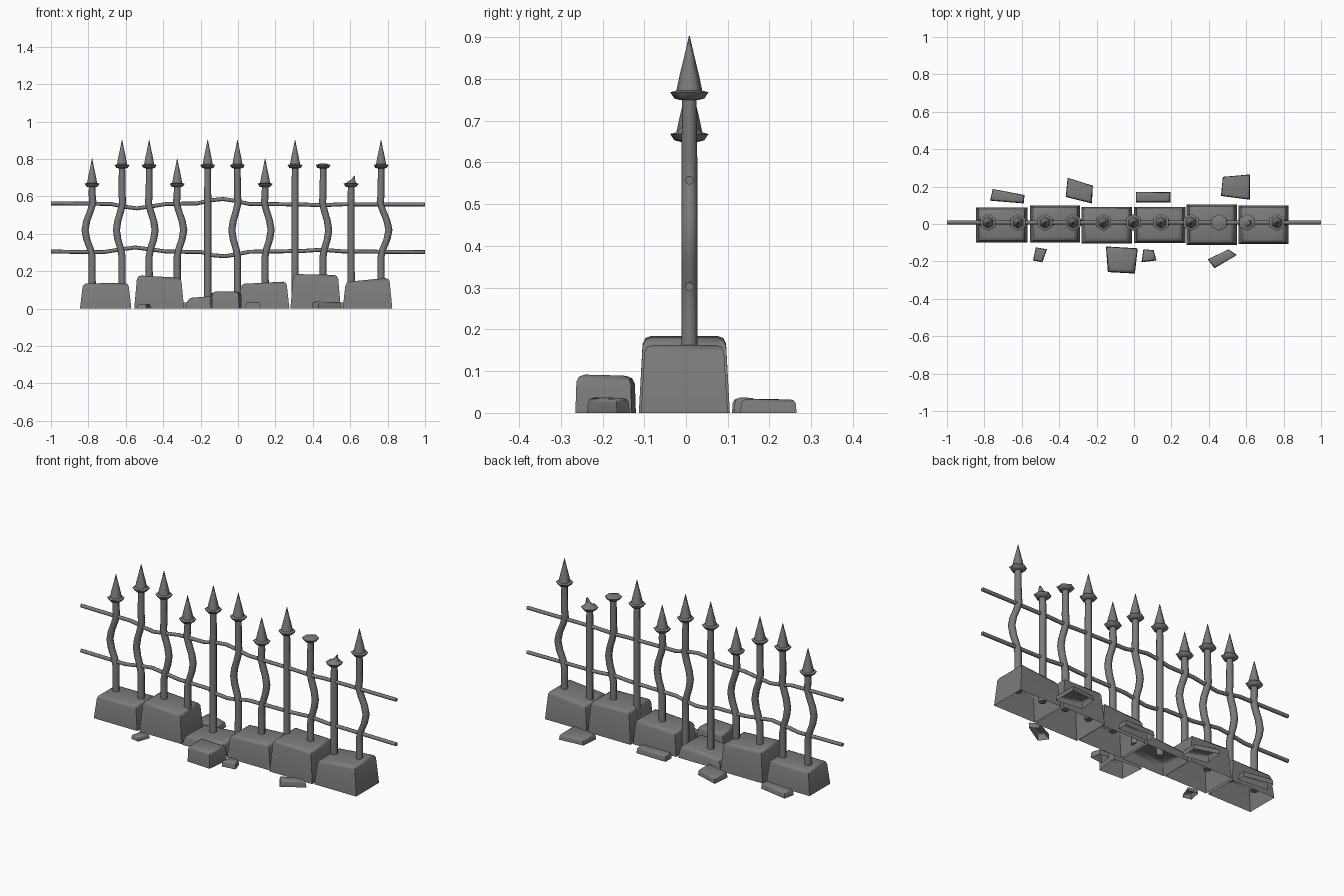
import bpy, bmesh, math
from mathutils import Vector

if "Cube" in bpy.data.objects:
    bpy.data.objects.remove(bpy.data.objects["Cube"])

Y0 = 0.008      # fence line

grey = bpy.data.materials.new("dark_grey")
grey.diffuse_color = (0.2, 0.2, 0.2, 1)
grey.use_nodes = True
grey.node_tree.nodes["Principled BSDF"].inputs["Base Color"].default_value = grey.diffuse_color


def finish(bm, name, smooth=35):
    bmesh.ops.recalc_face_normals(bm, faces=bm.faces)
    me = bpy.data.meshes.new(name)
    bm.to_mesh(me)
    bm.free()
    me.materials.append(grey)
    ob = bpy.data.objects.new(name, me)
    bpy.context.collection.objects.link(ob)
    bpy.ops.object.select_all(action='DESELECT')
    ob.select_set(True)
    bpy.context.view_layer.objects.active = ob
    bpy.ops.object.shade_smooth_by_angle(angle=math.radians(smooth))
    return ob


def loft(bm, rings):
    """Join closed rings of points into a capped skin."""
    loops = [[bm.verts.new(p) for p in r] for r in rings]
    n = len(loops[0])
    for a, b in zip(loops, loops[1:]):
        for i in range(n):
            j = (i + 1) % n
            bm.faces.new((a[i], a[j], b[j], b[i]))
    bm.faces.new(loops[0])
    bm.faces.new(loops[-1])


def ring(x, z, r, axis='Z', sides=8):
    pts = []
    for i in range(sides):
        a = math.tau * i / sides + math.pi / 2
        u, v = r * math.cos(a), r * math.sin(a)
        pts.append((x + u, Y0 + v, z) if axis == 'Z' else (x, Y0 + u, z + v))
    return pts


def tip_ring(x, z, r):
    return ring(x, z, r, sides=6)


# Bars: x, collar height, sideways bend, bottom, kind of tip
BEND = [(0.23, 0), (0.28, 0), (0.32, 0.25), (0.37, 0.75), (0.42, 1),
        (0.47, 0.75), (0.52, 0.25), (0.565, -0.12), (0.61, 0)]
HI, LO = 0.745, 0.645
BARS = [(-0.78, LO, -0.038, 0.05, 'spike'), (-0.62, HI, -0.03, 0.05, 'spike'),
        (-0.475, HI, 0.032, 0.06, 'spike'), (-0.325, LO, 0.035, 0.06, 'spike'),
        (-0.162, HI, 0, 0.02, 'spike'), (-0.003, HI, -0.03, 0.03, 'spike'),
        (0.145, LO, 0.032, 0.05, 'spike'), (0.305, HI, 0, 0.06, 'spike'),
        (0.455, HI, 0.03, 0.06, 'none'), (0.605, LO, 0, 0.05, 'stub'),
        (0.765, HI, 0.042, 0.05, 'spike')]
COLLAR = [(0.02, 0.004), (0.036, 0.008), (0.046, 0.023), (0.031, 0.027)]

for k, (x, h, bend, bottom, tip) in enumerate(BARS):
    bm = bmesh.new()
    loft(bm, [ring(x, bottom, 0.02)]
         + [ring(x + bend * s, z, 0.019) for z, s in BEND]
         + [ring(x, h + 0.01, 0.017)])
    finish(bm, f"fence_bar_{k + 1}", 50)

    bm = bmesh.new()
    prof = [tip_ring(x, h + dz, r) for r, dz in COLLAR]
    if tip == 'spike':
        prof += [tip_ring(x, h + dz, r) for r, dz in
                 ((0.023, 0.065), (0.012, 0.11), (0.001, 0.158))]
    elif tip == 'stub':     # snapped, jagged stump
        prof += [tip_ring(x + 0.006, h + 0.04, 0.018)]
        top = tip_ring(x + 0.01, h + 0.055, 0.01)
        prof += [[(p[0], p[1], p[2] + 1.5 * (p[0] - x - 0.008)) for p in top]]
    else:
        prof += [tip_ring(x, h + 0.03, 0.02)]
    loft(bm, prof)
    finish(bm, f"bar_tip_{k + 1}", 62)

# Two wavy horizontal rails
RAILS = {
    "upper_rail": [(-1, .563), (-.68, .56), (-.61, .545), (-.54, .536), (-.47, .546),
                   (-.38, .56), (-.22, .562), (-.14, .58), (-.08, .586), (-.02, .577),
                   (.06, .56), (.34, .557), (.45, .553), (.56, .558), (1, .557)],
    "lower_rail": [(-1, .305), (-.72, .302), (-.62, .318), (-.55, .327), (-.48, .318),
                   (-.38, .305), (-.2, .303), (-.13, .285), (-.07, .28), (-.01, .29),
                   (.06, .304), (.34, .308), (.45, .315), (.56, .306), (1, .302)],
}
for name, pts in RAILS.items():
    bm = bmesh.new()
    loft(bm, [ring(x, z, 0.0105, 'X') for x, z in pts])
    finish(bm, name, 50)


def stone(name, base, hts, inset, bev):
    """Tapered stone with rounded top rim, open underneath; base is 4 xy corners."""
    bm = bmesh.new()
    c = sum((Vector(p) for p in base), Vector((0, 0))) / 4
    lo = [bm.verts.new((p[0], p[1], 0)) for p in base]
    hi = []
    for p, h in zip(base, hts):
        q = [p[i] - math.copysign(inset[i], p[i] - c[i]) for i in (0, 1)]
        hi.append(bm.verts.new((q[0], q[1], h)))
    top = bm.faces.new(hi)
    for i in range(4):
        j = (i + 1) % 4
        bm.faces.new((lo[i], lo[j], hi[j], hi[i]))
    bmesh.ops.bevel(bm, geom=list(top.edges), offset=bev, segments=2,
                    profile=0.5, affect='EDGES')
    finish(bm, name, 50)


# Row of foundation stones: x0, x1, y0, y1, left height, right height
BLOCKS = [(-0.845, -0.57, -0.1, 0.087, 0.135, 0.137), (-0.555, -0.288, -0.1, 0.1, 0.178, 0.165),
          (-0.282, -0.012, -0.104, 0.09, 0.057, 0.075), (0, 0.275, -0.102, 0.09, 0.132, 0.145),
          (0.28, 0.55, -0.113, 0.105, 0.185, 0.18), (0.56, 0.825, -0.108, 0.1, 0.143, 0.165)]
for k, (x0, x1, y0, y1, hl, hr) in enumerate(BLOCKS):
    stone(f"foundation_stone_{k + 1}", [(x0, y0), (x1, y0), (x1, y1), (x0, y1)],
          (hl, hr, hr, hl), (0.016, 0.01), 0.02)

# Loose rubble: four corners and height
RUBBLE = [
    ([(-.77, .125), (-.59, .11), (-.585, .155), (-.755, .187)], .035),
    ([(-.365, .145), (-.225, .11), (-.22, .205), (-.355, .247)], .034),
    ([(.01, .115), (.195, .115), (.195, .17), (.01, .172)], .037),
    ([(.465, .15), (.62, .13), (.62, .265), (.475, .252)], .033),
    ([(-.54, -.195), (-.49, -.205), (-.465, -.135), (-.525, -.125)], .025),
    ([(-.14, -.257), (.005, -.265), (.02, -.13), (-.15, -.12)], .092),
    ([(.04, -.205), (.12, -.195), (.105, -.14), (.05, -.135)], .036),
    ([(.395, -.19), (.43, -.237), (.55, -.165), (.505, -.135)], .037),
]
for k, (base, h) in enumerate(RUBBLE):
    stone(f"rubble_{k + 1}", base, (h, h, h * 0.97, h * 0.95), (0.003, 0.003),
          min(0.018, h * 0.3))
